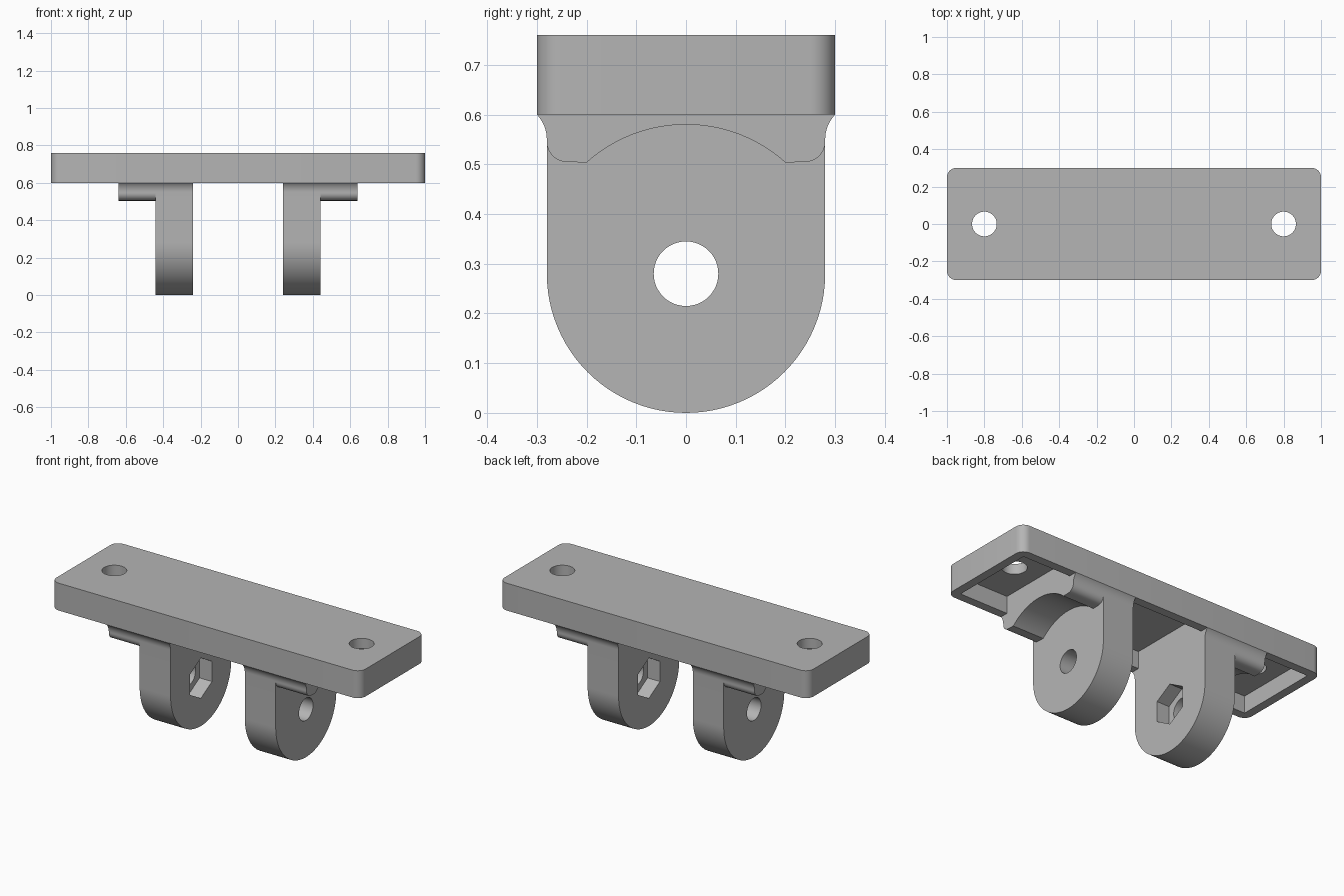
import bpy, bmesh, math
from mathutils import Matrix

if "Cube" in bpy.data.objects:
    bpy.data.objects.remove(bpy.data.objects["Cube"])

grey = bpy.data.materials.new("light_grey")
grey.diffuse_color = (0.46, 0.46, 0.46, 1)
grey.use_nodes = True
grey.node_tree.nodes["Principled BSDF"].inputs["Base Color"].default_value = grey.diffuse_color


def arc(cx, cy, r, a0, a1, n):
    """Points on an arc, angles in degrees."""
    return [(cx + r * math.cos(math.radians(a0 + (a1 - a0) * i / n)),
             cy + r * math.sin(math.radians(a0 + (a1 - a0) * i / n))) for i in range(n + 1)]


def prism(name, profile, lo, hi, axis):
    """Extrude a closed 2D profile along x (profile = y,z) or z (profile = x,y)."""
    bm = bmesh.new()
    place = (lambda p, t: (t, p[0], p[1])) if axis == 'X' else (lambda p, t: (p[0], p[1], t))
    base = bm.faces.new([bm.verts.new(place(p, lo)) for p in profile])
    new = bmesh.ops.extrude_face_region(bm, geom=[base])['geom']
    move = (hi - lo, 0, 0) if axis == 'X' else (0, 0, hi - lo)
    bmesh.ops.translate(bm, vec=move, verts=[v for v in new if isinstance(v, bmesh.types.BMVert)])
    bmesh.ops.recalc_face_normals(bm, faces=bm.faces)
    mesh = bpy.data.meshes.new(name)
    bm.to_mesh(mesh)
    bm.free()
    mesh.materials.append(grey)
    ob = bpy.data.objects.new(name, mesh)
    bpy.context.collection.objects.link(ob)
    return ob


def cut(ob, *cutters):
    """Subtract the cutters, bake the result and remove them."""
    for c in cutters:
        mod = ob.modifiers.new("cut", 'BOOLEAN')
        mod.operation, mod.solver, mod.object = 'DIFFERENCE', 'EXACT', c
    dg = bpy.context.evaluated_depsgraph_get()
    mesh = bpy.data.meshes.new_from_object(ob.evaluated_get(dg))
    ob.modifiers.clear()
    ob.data = mesh
    for c in cutters:
        bpy.data.objects.remove(c)


def circle(cx, cy, r, n=48):
    return arc(cx, cy, r, 0, 360, n)[:-1]


def finish(ob, mirror=False):
    bpy.ops.object.select_all(action='DESELECT')
    ob.select_set(True)
    bpy.context.view_layer.objects.active = ob
    bpy.ops.object.shade_smooth_by_angle(angle=math.radians(30))
    if mirror:
        m = ob.modifiers.new("mirror", 'MIRROR')
        m.use_axis[0] = True
        m.use_mirror_merge = False


# Plate: rounded slab, hollow underneath, with two screw holes
R = 0.05
outline = (arc(1 - R, 0.3 - R, R, 0, 90, 8) + arc(-1 + R, 0.3 - R, R, 90, 180, 8)
           + arc(-1 + R, -0.3 + R, R, 180, 270, 8) + arc(1 - R, -0.3 + R, R, 270, 360, 8))
plate = prism("mounting_plate", outline, 0.6, 0.76, 'Z')
pocket = [(0.95, 0.25), (-0.95, 0.25), (-0.95, -0.25), (0.95, -0.25)]
cut(plate, prism("pocket_cutter", pocket, 0.5, 0.70, 'Z'),
    *[prism("screw_cutter", circle(s * 0.8, 0, 0.066), 0.55, 0.9, 'Z') for s in (-1, 1)])
finish(plate)

# Shared flared side that meets the plate, rising into its floor
sweep = math.degrees(math.asin(0.05 / 0.0725))
flare = arc(0.3525, 0.55, 0.0725, 180, 180 - sweep, 8)
right_top = flare + [(0.28, 0.601), (0.28, 0.72)]
left_top = [(-y, z) for y, z in reversed(right_top)]

# Lugs: rounded ears with a pin hole and a hexagonal nut recess on the inner face
lug = prism("pivot_lug", arc(0, 0.28, 0.28, 180, 360, 48) + right_top + left_top, 0.24, 0.44, 'X')
hexagon = arc(0, 0.28, 0.118, 90, 450, 6)[:-1]
cut(lug, prism("pin_cutter", circle(0, 0.28, 0.065), 0.1, 0.6, 'X'),
    prism("nut_cutter", hexagon, 0.1, 0.32, 'X'))
finish(lug, True)

# Shoulder blocks outside the lugs, scooped around the pin axis
half = math.degrees(math.asin(0.2 / 0.3))
scoop = arc(0, 0.28, 0.3, 90 + half, 90 - half, 32)
shoulder = prism("shoulder_block",
                 arc(-0.24, 0.545, 0.04, 180, 270, 8) + scoop
                 + arc(0.24, 0.545, 0.04, 270, 360, 8) + right_top + left_top,
                 0.44, 0.64, 'X')
finish(shoulder, True)
